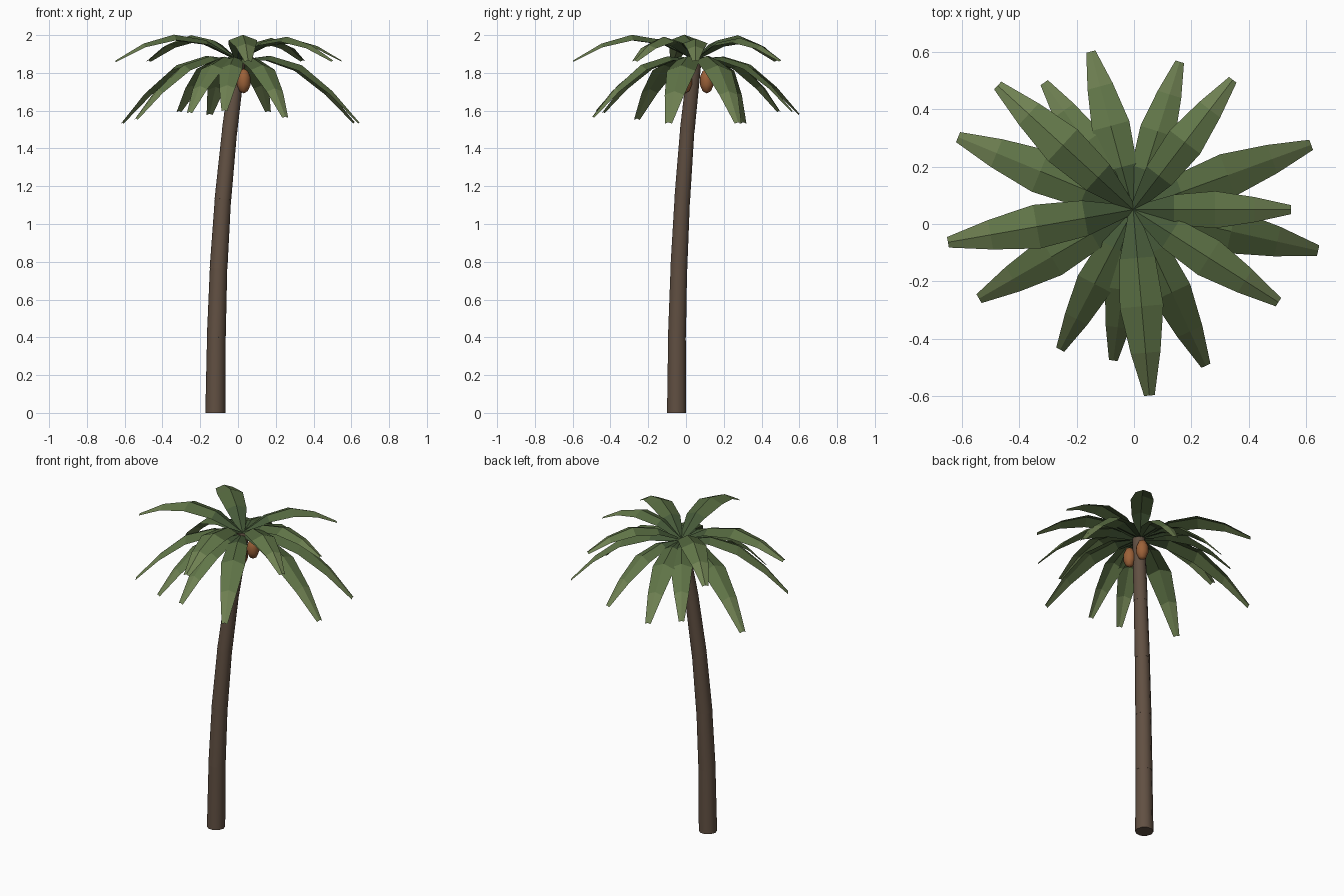
import bpy, bmesh, math
from mathutils import Vector, Matrix

if "Cube" in bpy.data.objects:
    bpy.data.objects.remove(bpy.data.objects["Cube"])


def material(name, rgb):
    m = bpy.data.materials.new(name)
    m.diffuse_color = (*rgb, 1)
    m.use_nodes = True
    m.node_tree.nodes["Principled BSDF"].inputs["Base Color"].default_value = m.diffuse_color
    return m


def finish(bm, name, mats, smooth_angle=None):
    me = bpy.data.meshes.new(name)
    bm.to_mesh(me)
    bm.free()
    for m in mats:
        me.materials.append(m)
    ob = bpy.data.objects.new(name, me)
    bpy.context.collection.objects.link(ob)
    if smooth_angle:
        bpy.ops.object.select_all(action='DESELECT')
        ob.select_set(True)
        bpy.context.view_layer.objects.active = ob
        bpy.ops.object.shade_smooth_by_angle(angle=math.radians(smooth_angle))
    return ob


BARK = material("bark", (0.12, 0.08, 0.055))
NUT = material("nut_shell", (0.33, 0.12, 0.04))
GREENS = [material("leaf_%d" % i, c) for i, c in enumerate(
    [(0.06, 0.10, 0.04), (0.09, 0.14, 0.05), (0.12, 0.18, 0.065), (0.16, 0.22, 0.085)])]

# Trunk: five stacked tapered segments along a leaning path
path = [Vector(p) for p in [(-0.12, -0.05, 0), (-0.115, -0.048, 0.40), (-0.103, -0.038, 0.765),
                            (-0.08, -0.02, 1.13), (-0.045, 0.006, 1.49), (0.003, 0.047, 1.87)]]
SIDES = 10
for i in range(5):
    a, b = path[i], path[i + 1]
    r0, r1 = 0.053 - 0.003 * i, 0.049 - 0.003 * i
    bm = bmesh.new()
    rings = []
    for k, (c, r) in enumerate(((a, r0), (b, r1))):
        # rings lean with the path, the lowest one is flat on the ground
        j = i + k
        tan = path[min(j + 1, 5)] - path[max(j - 1, 0)]
        rot = Vector((0, 0, 1)).rotation_difference(tan) if j else Matrix.Identity(3)
        rings.append([bm.verts.new(c + rot @ Vector((r * math.cos(t), r * math.sin(t), 0)))
                      for t in (2 * math.pi * n / SIDES for n in range(SIDES))])
    for n in range(SIDES):
        m = (n + 1) % SIDES
        bm.faces.new((rings[0][n], rings[0][m], rings[1][m], rings[1][n]))
    bm.faces.new(rings[0][::-1])
    bm.faces.new(rings[1])
    finish(bm, "trunk_segment_%d" % (i + 1), [BARK], 50)

# Fronds: arched ridged leaves spread by the golden angle
# stations: (fraction of reach, height per reach), shared half widths
UPPER = [(0, 0), (0.26, 0.14), (0.52, 0.18), (0.77, 0.115), (1, -0.012)]
LOWER = [(0, 0), (0.27, 0.02), (0.53, -0.06), (0.78, -0.26), (1, -0.5)]
HALF_WIDTH = [0.014, 0.06, 0.074, 0.05, 0.018]
REACH = [0.55, 0.64, 0.65, 0.57, 0.655, 0.60, 0.57, 0.55,
         0.66, 0.66, 0.60, 0.54, 0.62, 0.66, 0.54, 0.53]
CROWN = Vector((-0.003, 0.05, 0))


def frond(i):
    upper = i < 6
    ang = math.radians(137.5 * i)
    out = Vector((math.cos(ang), math.sin(ang), 0))
    side = Vector((-out.y, out.x, 0))
    base = 1.87 if upper else 1.865
    length = REACH[i]
    bm = bmesh.new()
    rows = []
    for (f, h), w in zip(UPPER if upper else LOWER, HALF_WIDTH):
        c = CROWN + out * (f * length) + Vector((0, 0, base + h * length))
        w *= length / 0.63
        rows.append([bm.verts.new(c + side * (s * w) + Vector((0, 0, (0.5 - abs(s)) * w * 0.38)))
                     for s in (-1, 0, 1)])
    for k in range(4):
        for s in range(2):
            face = bm.faces.new((rows[k][s], rows[k + 1][s], rows[k + 1][s + 1], rows[k][s + 1]))
            face.material_index = k
    finish(bm, "frond_%d" % (i + 1), GREENS)


for i in range(16):
    frond(i)

# Nuts hanging below the crown
for i, pos in enumerate([(0.03, -0.005, 1.757), (0.03, 0.11, 1.757)]):
    bm = bmesh.new()
    bmesh.ops.create_uvsphere(bm, u_segments=8, v_segments=5, radius=1,
                              matrix=Matrix.Translation(pos) @ Matrix.Diagonal((0.038, 0.038, 0.066, 1)))
    finish(bm, "nut_%d" % (i + 1), [NUT], 60)
